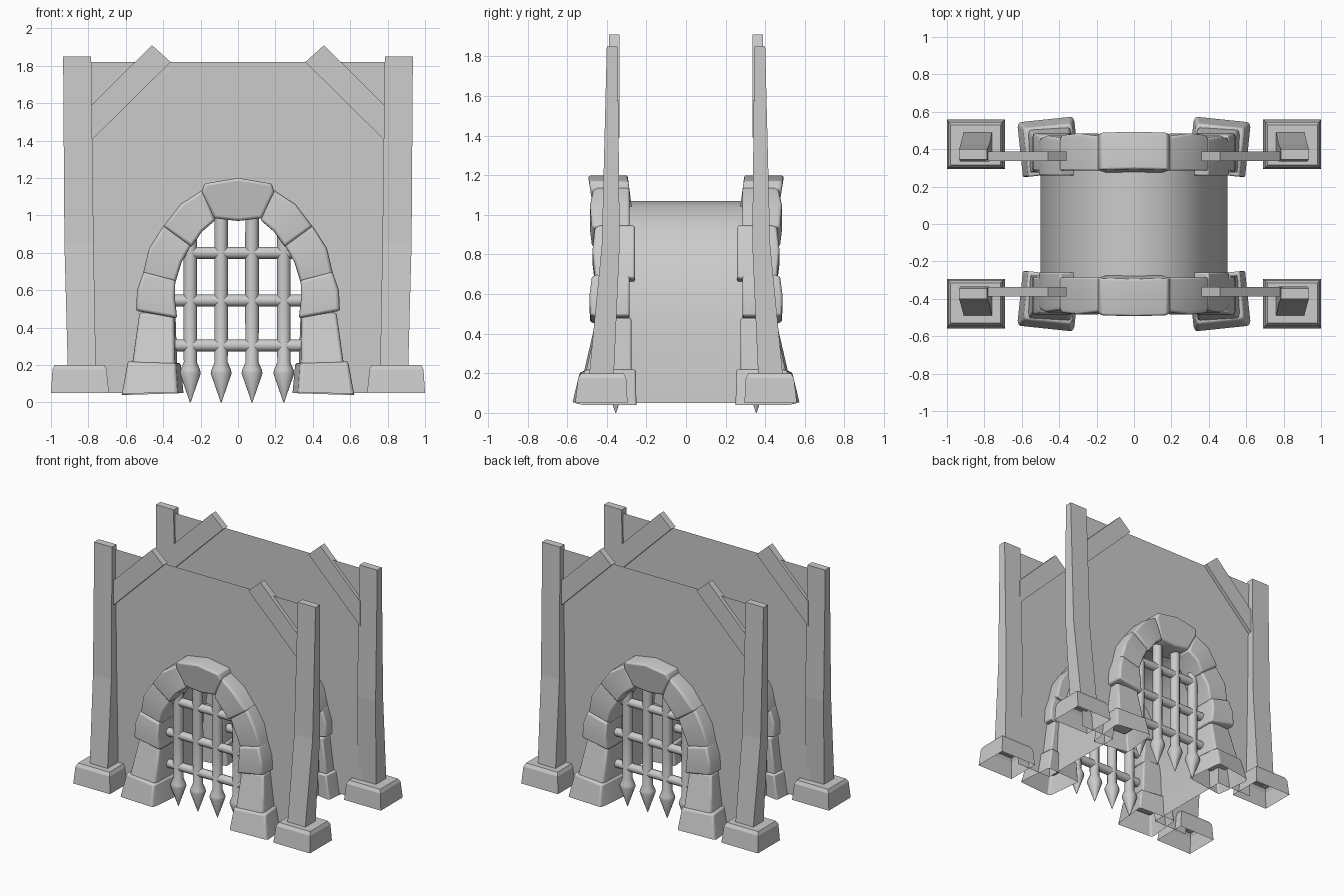
import bpy
import bmesh
import math
from mathutils import Matrix, Vector

old = bpy.data.objects.get("Cube")
if old:
    bpy.data.objects.remove(old, do_unlink=True)

grey = bpy.data.materials.new("stone_grey")
grey.use_nodes = True
COLOUR = (0.6, 0.6, 0.6, 1)
grey.diffuse_color = COLOUR
grey.node_tree.nodes["Principled BSDF"].inputs["Base Color"].default_value = COLOUR


def finish(name, bm, mirror=(False, True), bevel=0.0, smooth=None, recalc=True):
    """Turn a bmesh into an object, bevelled and mirrored about the centre."""
    if recalc:
        bmesh.ops.recalc_face_normals(bm, faces=bm.faces)
    mesh = bpy.data.meshes.new(name)
    bm.to_mesh(mesh)
    bm.free()
    mesh.materials.append(grey)
    obj = bpy.data.objects.new(name, mesh)
    bpy.context.collection.objects.link(obj)
    if bevel:
        mod = obj.modifiers.new("worn_edges", 'BEVEL')
        mod.width = bevel
        mod.segments = 2
    if any(mirror):
        mod = obj.modifiers.new("mirror", 'MIRROR')
        mod.use_axis = (mirror[0], mirror[1], False)
        mod.use_mirror_merge = False
    if smooth:
        bpy.ops.object.select_all(action='DESELECT')
        obj.select_set(True)
        bpy.context.view_layer.objects.active = obj
        bpy.ops.object.shade_smooth_by_angle(angle=math.radians(smooth))
    return obj


def loft(rings, cap_start=True, cap_end=True):
    """Skin a list of equal-length closed rings."""
    bm = bmesh.new()
    loops = [[bm.verts.new(p) for p in ring] for ring in rings]
    n = len(loops[0])
    for a, b in zip(loops, loops[1:]):
        for i in range(n):
            j = (i + 1) % n
            bm.faces.new((a[i], a[j], b[j], b[i]))
    if cap_start:
        bm.faces.new(loops[0][::-1])
    if cap_end:
        bm.faces.new(loops[-1])
    return bm


def rect(x0, x1, y0, y1, z):
    return [(x0, y0, z), (x1, y0, z), (x1, y1, z), (x0, y1, z)]


def lathe(profile, centre, sideways=False, sides=10):
    """Spin (radius, height) pairs about z, or about x when sideways."""
    rings = [[(r * math.cos(2 * math.pi * i / sides),
               r * math.sin(2 * math.pi * i / sides), h) for i in range(sides)]
             for r, h in profile]
    bm = loft(rings)
    turn = Matrix.Rotation(math.pi / 2, 4, 'Y') if sideways else Matrix()
    bm.transform(Matrix.Translation(centre) @ turn)
    return bm


# Tunnel profile: sides leaning in under a round vault
WALL_Y = 0.36
BASE = 0.05
half_arch = [(0.5, BASE), (0.485, 0.4), (0.455, 0.6), (0.39, 0.8),
             (0.29, 0.95), (0.15, 1.045)]
arch = half_arch + [(0, 1.07)] + [(-x, z) for x, z in reversed(half_arch)]

# Thin facade walls with an arched opening
EDGE = 0.795
bm = bmesh.new()
outline = [(-EDGE, BASE), (-EDGE, 1.82), (EDGE, 1.82), (EDGE, BASE)] + arch
bm.faces.new([bm.verts.new((x, -WALL_Y, z)) for x, z in outline])
finish("facade_wall", bm)

# Open barrel between the walls
bm = bmesh.new()
front = [bm.verts.new((x, -WALL_Y, z)) for x, z in arch]
back = [bm.verts.new((x, WALL_Y, z)) for x, z in arch]
for i in range(len(arch) - 1):
    bm.faces.new((front[i], front[i + 1], back[i + 1], back[i]))
finish("tunnel_vault", bm, mirror=(False, False), smooth=40, recalc=False)

# Corner posts, bending forward towards the ground
post = loft([rect(0.76, 0.91, -0.49, -0.365, 0.18),
             rect(0.772, 0.928, -0.425, -0.335, 0.85),
             rect(0.785, 0.935, -0.40, -0.345, 1.85)])
finish("corner_post", post, mirror=(True, True))

# Hollow footings under the posts
footing = loft([rect(0.69, 1.0, -0.56, -0.295, 0.05),
                rect(0.703, 0.992, -0.545, -0.302, 0.175),
                rect(0.715, 0.98, -0.53, -0.315, 0.2)], cap_start=False)
finish("post_footing", footing, mirror=(True, True))

# Diagonal braces through the wall, cut square at the top
brace_shape = [(0.46, 1.91), (0.36, 1.82), (EDGE, 1.39), (EDGE, 1.578)]
brace = loft([[(x, y, z) for x, z in brace_shape] for y in (-0.388, -0.336)])
finish("diagonal_brace", brace, mirror=(True, True))


# Arch stones: corners run outer low, inner low, inner high, outer high
def stone(name, corners, front_low, front_high, rear, swell=0.0, twist=0, hollow=False):
    a, b, c, d = [Vector(p) for p in corners]
    out = ((a + d) - (b + c)).normalized()
    shape = [a, b, (b + c) / 2 + out * swell * 0.5, c, d, (a + d) / 2 + out * swell]
    middle = (front_low + front_high) / 2 + swell * 0.5
    fronts = (front_low, front_low, middle, front_high, front_high, middle)
    centre = (a + b + c + d) / 4
    small = [centre + (p - centre) * 0.94 for p in shape]
    bm = loft([[(p.x, -rear, p.y) for p in shape],
               [(p.x, 0.025 - f, p.y) for p, f in zip(shape, fronts)],
               [(p.x, -f, p.y) for p, f in zip(small, fronts)]], cap_end=False)
    bm.verts.ensure_lookup_table()
    v = bm.verts[-6:]
    bm.faces.new((v[0], v[1], v[2], v[5]))
    bm.faces.new((v[5], v[2], v[3], v[4]))
    if hollow:
        low = min(p.co.z for p in bm.verts) + 0.03
        bottom = [f for f in bm.faces if all(p.co.z < low for p in f.verts)]
        bmesh.ops.delete(bm, geom=bottom, context='FACES')
    pivot = (centre.x, -(front_low + rear) / 2, 0)
    bmesh.ops.rotate(bm, verts=bm.verts, cent=pivot,
                     matrix=Matrix.Rotation(math.radians(twist), 3, 'Z'))
    finish(name, bm, mirror=(True, True), bevel=0.01, smooth=50)


stone("arch_foot", [(0.61, 0.04), (0.305, 0.05), (0.32, 0.21), (0.58, 0.22)],
      0.56, 0.525, 0.265, twist=6, hollow=True)
stone("arch_lower_stone", [(0.565, 0.18), (0.33, 0.18), (0.34, 0.48), (0.525, 0.48)],
      0.515, 0.45, 0.28, twist=3)
stone("arch_spring_stone", [(0.545, 0.49), (0.325, 0.45), (0.335, 0.655), (0.505, 0.70)],
      0.485, 0.475, 0.285, swell=0.015)
stone("arch_haunch_stone", [(0.51, 0.68), (0.335, 0.64), (0.245, 0.85), (0.395, 0.95)],
      0.46, 0.46, 0.258, swell=0.025)
stone("arch_shoulder_stone", [(0.40, 0.94), (0.25, 0.83), (0.12, 0.975), (0.185, 1.14)],
      0.475, 0.47, 0.285, swell=0.025)

# Keystone with a gently crowned top, leaning slightly forward
key_shape = [(-0.195, 1.125), (-0.13, 0.985), (0, 0.97), (0.13, 0.985),
             (0.195, 1.125), (0.18, 1.17), (0, 1.2), (-0.18, 1.17)]
key = loft([[(x, -0.265 - (z - 0.97) * 0.13, z) for x, z in key_shape],
            [(x, -0.445 - (z - 0.97) * 0.15, z) for x, z in key_shape],
            [(x * 0.95, -0.46 - (z - 0.97) * 0.15, 1.085 + (z - 1.085) * 0.95)
             for x, z in key_shape]])
finish("keystone", key, bevel=0.01, smooth=50)

# Gate: spiked uprights and cross bars
GATE_Y = -0.355
for x in (-0.255, -0.09, 0.075, 0.245):
    top = 1.02 if abs(x) < 0.15 else 0.92
    profile = [(0.002, 0), (0.056, 0.155), (0.052, 0.175), (0.035, 0.215),
               (0.037, 0.55), (0.036, top)]
    finish("gate_upright", lathe(profile, (x, GATE_Y, 0)), smooth=45)

for z, reach in ((0.305, 0.35), (0.545, 0.345), (0.80, 0.29)):
    profile = [(0.032, -reach), (0.032, reach)]
    finish("gate_cross_bar", lathe(profile, (0, GATE_Y, z), sideways=True), smooth=45)
